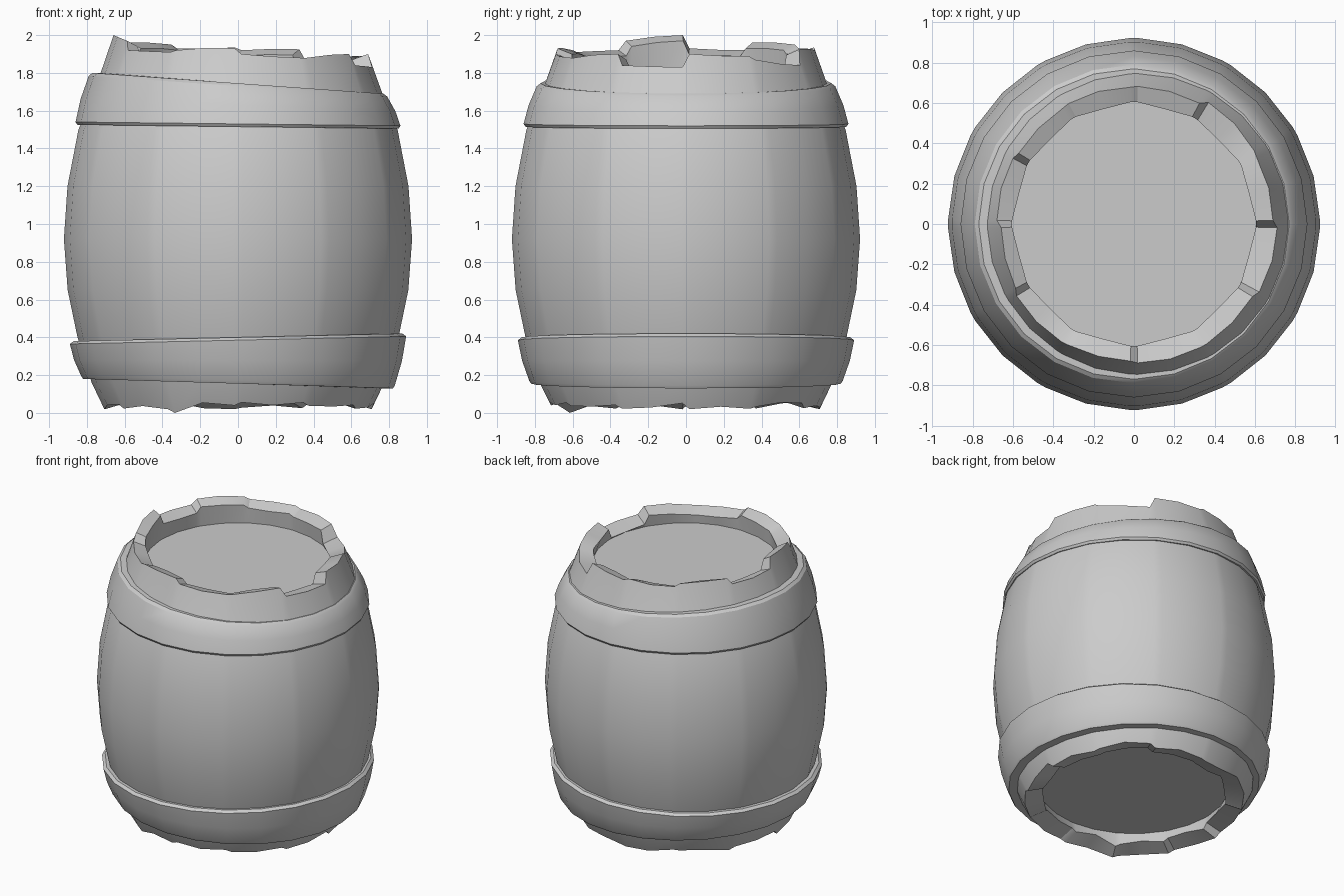
import bpy, bmesh, random
from math import cos, sin, radians

if "Cube" in bpy.data.objects:
    bpy.data.objects.remove(bpy.data.objects["Cube"])

random.seed(4)

def loft(name, columns, closed_profile):
    """columns: list of (angle_deg, [(r, z), ...]) swept around z."""
    bm = bmesh.new()
    cols = [[bm.verts.new((r * cos(radians(a)), r * sin(radians(a)), z)) for r, z in prof]
            for a, prof in columns]
    n, m = len(cols), len(cols[0])
    for i in range(n):
        c, d = cols[i], cols[(i + 1) % n]
        for j in range(m if closed_profile else m - 1):
            k = (j + 1) % m
            bm.faces.new((c[j], d[j], d[k], c[k]))
    if not closed_profile:
        bm.faces.new([c[0] for c in reversed(cols)])
        bm.faces.new([c[-1] for c in cols])
    bmesh.ops.recalc_face_normals(bm, faces=bm.faces)
    me = bpy.data.meshes.new(name)
    bm.to_mesh(me)
    bm.free()
    ob = bpy.data.objects.new(name, me)
    bpy.context.collection.objects.link(ob)
    bpy.ops.object.select_all(action='DESELECT')
    ob.select_set(True)
    bpy.context.view_layer.objects.active = ob
    bpy.ops.object.shade_smooth_by_angle(angle=radians(30))
    return ob

# Barrel body: twelve staves with uneven broken ends and recessed lids
belly = [(0.775, 0.16), (0.85, 0.40), (0.902, 0.65), (0.922, 0.92), (0.903, 1.2),
         (0.845, 1.5), (0.765, 1.69)]
stave_tops = [(1.90, 1.89), (1.87, 1.84), (1.925, 1.92), (1.935, 1.93),
              (1.95, 1.96), (1.92, 1.93), (2.00, 1.97), (1.92, 1.91),
              (1.92, 1.93), (1.90, 1.88), (1.88, 1.90), (1.84, 1.83)]
columns = []
for s, (t0, t1) in enumerate(stave_tops):
    for f, top in ((1.5, t0), (15, (t0 + t1) / 2 + random.uniform(-.008, .008)), (28.5, t1)):
        low = 0.0 if (s, f) == (8, 1.5) else random.uniform(0.015, 0.06)
        inner = 0.59 if f == 15 else 0.605
        prof = [(0.62, 0.14), (inner, low + 0.03), (0.70 + low * 0.4, low)]
        prof += belly
        prof += [(0.71 - 0.3 * (top - 1.83), top), (inner, top - 0.03), (0.61, 1.79)]
        columns.append((s * 30 + f, prof))
loft("barrel_body", columns, False)

# Tilted hoops: height at each edge runs linearly from left (-x) to right (+x)
def hoop(name, left, right, radii):
    r_in_low, r_low, r_high, r_in_high = radii
    cols = []
    for i in range(24):
        a = i * 15
        t = (cos(radians(a)) + 1) / 2
        lo = left[0] + (right[0] - left[0]) * t
        hi = left[1] + (right[1] - left[1]) * t
        mid = (r_low + r_high) / 2 + 0.008
        cols.append((a, [(r_in_low, lo), (r_low - 0.01, lo), (r_low, lo + 0.015),
                         (mid, (lo + hi) / 2), (r_high, hi - 0.015),
                         (r_high - 0.02, hi), (r_in_high, hi)]))
    return loft(name, cols, True)

hoop("upper_hoop", (1.525, 1.80), (1.505, 1.69), (0.80, 0.86, 0.79, 0.71))
hoop("lower_hoop", (0.18, 0.38), (0.13, 0.42), (0.74, 0.83, 0.89, 0.82))
